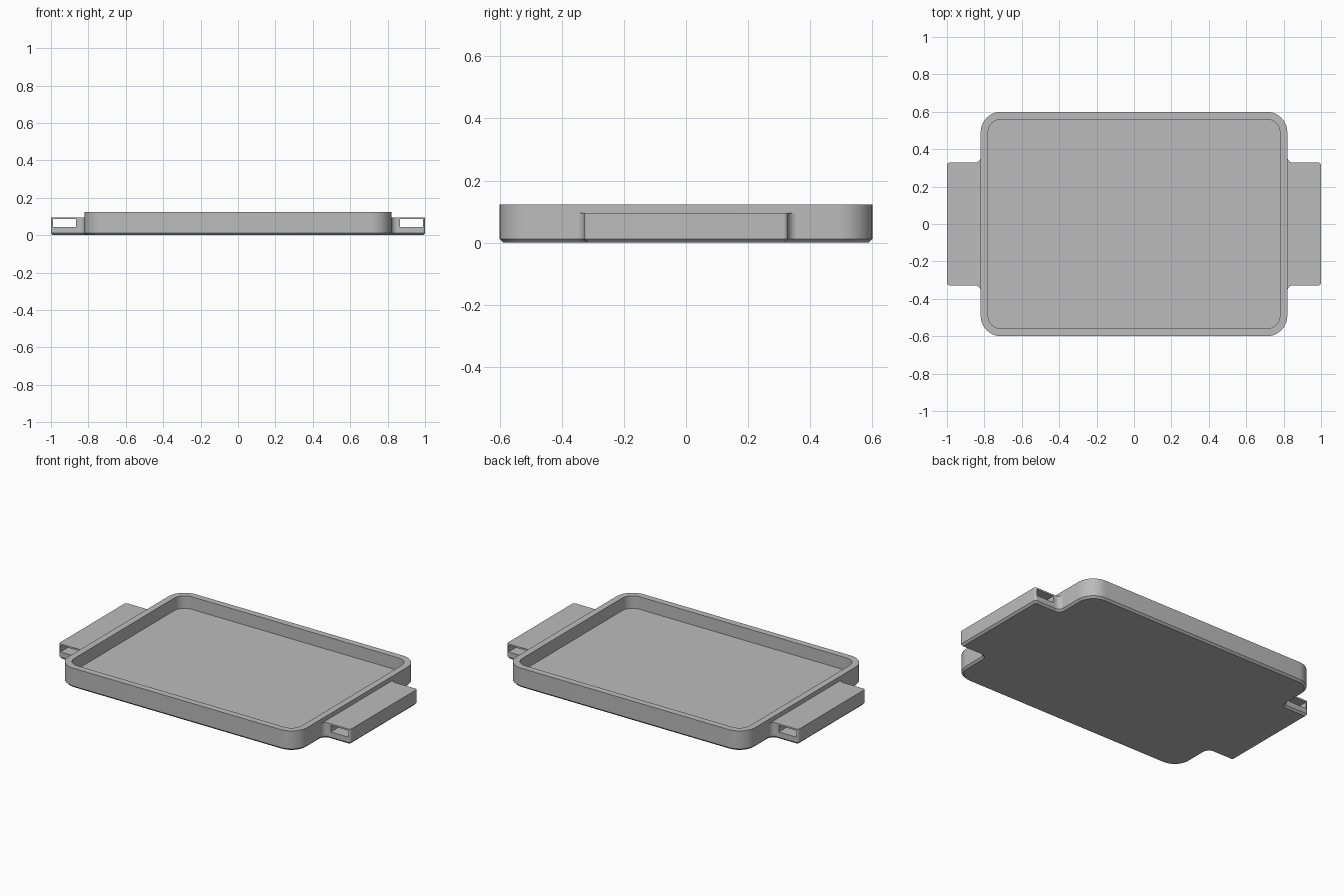
import bpy, bmesh, math
from mathutils import Vector

if "Cube" in bpy.data.objects:
    bpy.data.objects.remove(bpy.data.objects["Cube"])

TRAY_X, TRAY_Y, RIM_Z = 0.82, 0.60, 0.123
HANDLE_Y, HANDLE_Z = 0.328, 0.096
FLOOR_Z, WALL, CHAMFER = 0.045, 0.04, 0.012

grey = bpy.data.materials.new("plain grey")
grey.use_nodes = True
grey.diffuse_color = (0.5, 0.5, 0.5, 1)
grey.node_tree.nodes["Principled BSDF"].inputs["Base Color"].default_value = (0.5, 0.5, 0.5, 1)


def rounded(corners, steps=10):
    """Round each (x, y, radius) corner of a counter-clockwise right-angled outline."""
    points = []
    for i, (x, y, r) in enumerate(corners):
        here = Vector((x, y))
        before = (Vector(corners[i - 1][:2]) - here).normalized()
        after = (Vector(corners[(i + 1) % len(corners)][:2]) - here).normalized()
        centre = here + (before + after) * r
        for k in range(steps + 1):
            a = math.pi / 2 * k / steps
            points.append(centre - after * r * math.cos(a) - before * r * math.sin(a))
    return points


def silhouette(inset):
    """Tray with both handles, shrunk by inset."""
    tx, ty, hx, hy = TRAY_X - inset, TRAY_Y - inset, 1 - inset, HANDLE_Y - inset
    outer, inner, tip = 0.11 - inset, 0.03 + inset, 0.014 - inset
    right = [(tx, -ty, outer), (tx, -hy, inner), (hx, -hy, tip),
             (hx, hy, tip), (tx, hy, inner), (tx, ty, outer)]
    return rounded(right + [(-x, -y, r) for x, y, r in right])


def finish(bm, name):
    bmesh.ops.recalc_face_normals(bm, faces=bm.faces)
    mesh = bpy.data.meshes.new(name)
    bm.to_mesh(mesh)
    bm.free()
    mesh.materials.append(grey)
    obj = bpy.data.objects.new(name, mesh)
    bpy.context.collection.objects.link(obj)
    return obj


def ring(bm, points, z):
    return [bm.verts.new((p.x, p.y, z)) for p in points]


def bridge(bm, low, high):
    for i in range(len(low)):
        j = (i + 1) % len(low)
        bm.faces.new((low[i], low[j], high[j], high[i]))


def prism(name, points, z0, z1):
    bm = bmesh.new()
    low, high = ring(bm, points, z0), ring(bm, points, z1)
    bridge(bm, low, high)
    bm.faces.new(low[::-1])
    bm.faces.new(high)
    return finish(bm, name)


def rectangle(x0, x1, y, r=None):
    c = [(x0, -y), (x1, -y), (x1, y), (x0, y)]
    return rounded([(a, b, r) for a, b in c]) if r else [Vector(p) for p in c]


# Base slab with chamfered underside, up to handle height
bm = bmesh.new()
outline = silhouette(0)
foot = ring(bm, silhouette(CHAMFER), 0)
edge = ring(bm, outline, CHAMFER)
deck = ring(bm, outline, HANDLE_Z)
bm.faces.new(foot[::-1])
bridge(bm, foot, edge)
bridge(bm, edge, deck)

# Handle tops, closed along the side of the tray
for s in (1, -1):
    bm.faces.new([v for v in deck if s * v.co.x > TRAY_X - 0.0001 and abs(v.co.y) < HANDLE_Y + 0.0301])

# Tray wall continues above the handles
rim_base = [v for v in deck if abs(v.co.x) < TRAY_X + 0.0001]
rim = ring(bm, [v.co for v in rim_base], RIM_Z)
bridge(bm, rim_base, rim)
bm.faces.new(rim)
tray = finish(bm, "serving_tray")

# Hollow out the tray and the handle slots
cutters = [prism("tray_cavity", rectangle(WALL - TRAY_X, TRAY_X - WALL, TRAY_Y - WALL, 0.07), FLOOR_Z, 0.3)]
for side, s in (("left", 1), ("right", -1)):
    x0, x1 = sorted((s * 0.866, s * 0.988))
    cutters.append(prism(side + "_handle_slot", rectangle(x0, x1, 0.5), 0.045, 0.086))

bpy.ops.object.select_all(action="DESELECT")
bpy.context.view_layer.objects.active = tray
tray.select_set(True)
for cutter in cutters:
    cutter.hide_render = True
    cut = tray.modifiers.new(cutter.name, "BOOLEAN")
    cut.operation, cut.solver, cut.object = "DIFFERENCE", "EXACT", cutter
    bpy.ops.object.modifier_apply(modifier=cut.name)
    bpy.data.objects.remove(cutter)

bpy.ops.object.shade_smooth_by_angle(angle=math.radians(30))
